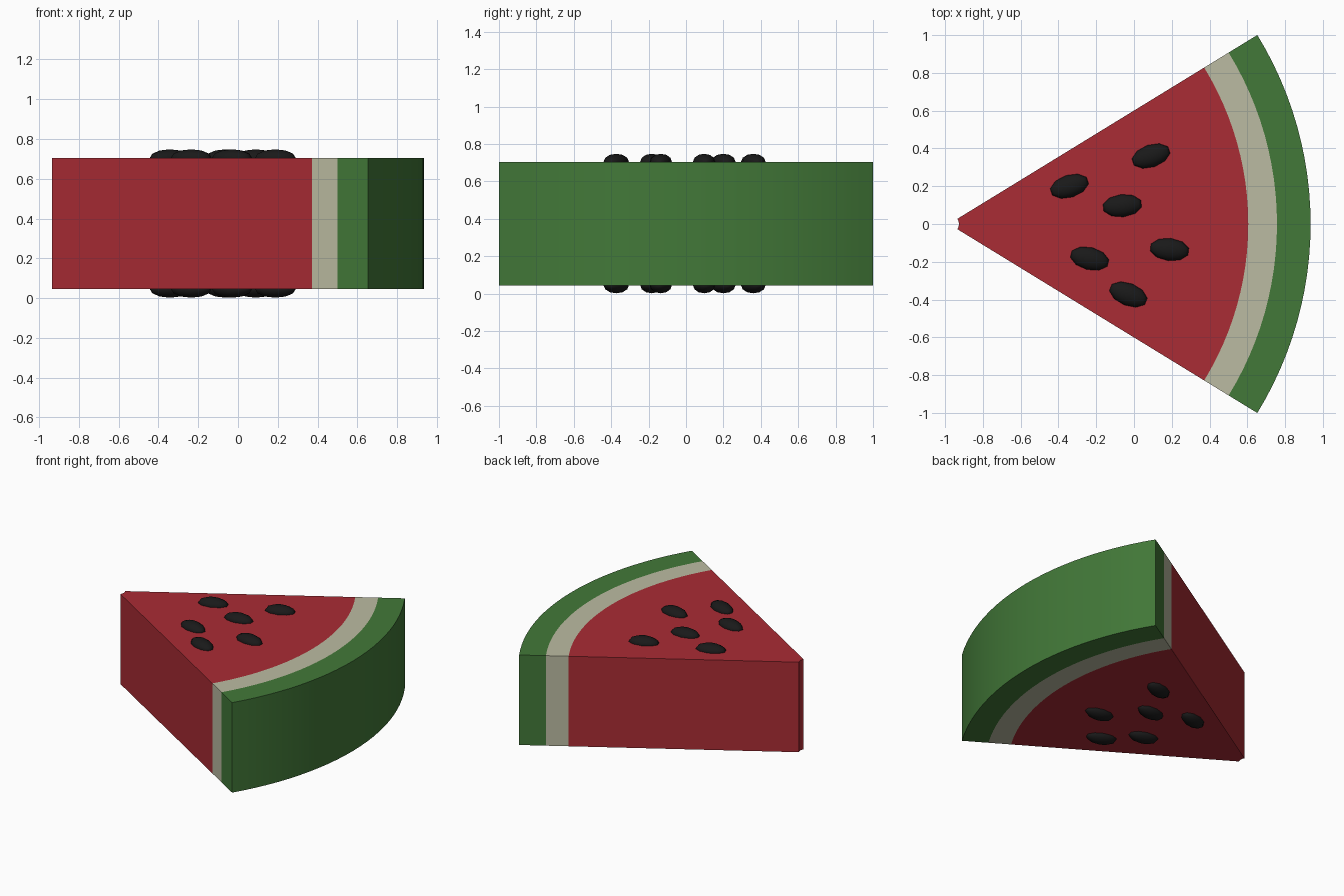
import bpy, bmesh, math

if "Cube" in bpy.data.objects:
    bpy.data.objects.remove(bpy.data.objects["Cube"])

CX = -0.98                    # centre of the arcs
HALF = math.radians(31.5)     # half the wedge angle
Z0, Z1 = 0.045, 0.705


def material(name, rgb):
    m = bpy.data.materials.new(name)
    m.diffuse_color = (*rgb, 1)
    m.use_nodes = True
    m.node_tree.nodes["Principled BSDF"].inputs["Base Color"].default_value = m.diffuse_color
    return m


def add_object(name, bm, mat, angle):
    bmesh.ops.recalc_face_normals(bm, faces=bm.faces)
    me = bpy.data.meshes.new(name)
    bm.to_mesh(me)
    bm.free()
    me.materials.append(mat)
    ob = bpy.data.objects.new(name, me)
    bpy.context.collection.objects.link(ob)
    bpy.ops.object.select_all(action='DESELECT')
    ob.select_set(True)
    bpy.context.view_layer.objects.active = ob
    bpy.ops.object.shade_smooth_by_angle(angle=math.radians(angle))
    return ob


def sector(name, r0, r1, mat, n=24):
    """Solid ring sector swept around the arc centre."""
    bm = bmesh.new()
    rings = []
    for i in range(n + 1):
        a = -HALF + 2 * HALF * i / n
        rings.append([bm.verts.new((CX + r * math.cos(a), r * math.sin(a), z))
                      for r, z in ((r0, Z0), (r1, Z0), (r1, Z1), (r0, Z1))])
    for p, q in zip(rings, rings[1:]):
        for k in range(4):
            j = (k + 1) % 4
            bm.faces.new((p[k], p[j], q[j], q[k]))
    bm.faces.new(rings[0])
    bm.faces.new(rings[-1])
    return add_object(name, bm, mat, 30)


red = material("flesh_red", (0.40, 0.025, 0.035))
pale = material("pale_rind", (0.50, 0.50, 0.36))
green = material("green_rind", (0.055, 0.19, 0.04))
black = material("seed_black", (0.01, 0.01, 0.01))

# Flesh and the two rind layers
sector("flesh", 0.053, 1.585, red)
sector("inner_rind", 1.585, 1.737, pale)
sector("outer_rind", 1.737, 1.915, green)

# Seeds: flattened ellipsoids pointing at the tip, on both cut faces
spots = [(-0.342, 0.20), (-0.062, 0.097), (0.09, 0.36),
         (0.188, -0.135), (-0.235, -0.183), (-0.03, -0.373)]
for side, z in (("top", Z1), ("bottom", Z0)):
    for i, (x, y) in enumerate(spots):
        bm = bmesh.new()
        bmesh.ops.create_uvsphere(bm, u_segments=10, v_segments=6, radius=1)
        ob = add_object(f"{side}_seed_{i + 1}", bm, black, 60)
        ob.location = (x, y, z)
        ob.scale = (0.106, 0.06, 0.043)
        ob.rotation_euler.z = math.atan2(y, x - CX)
